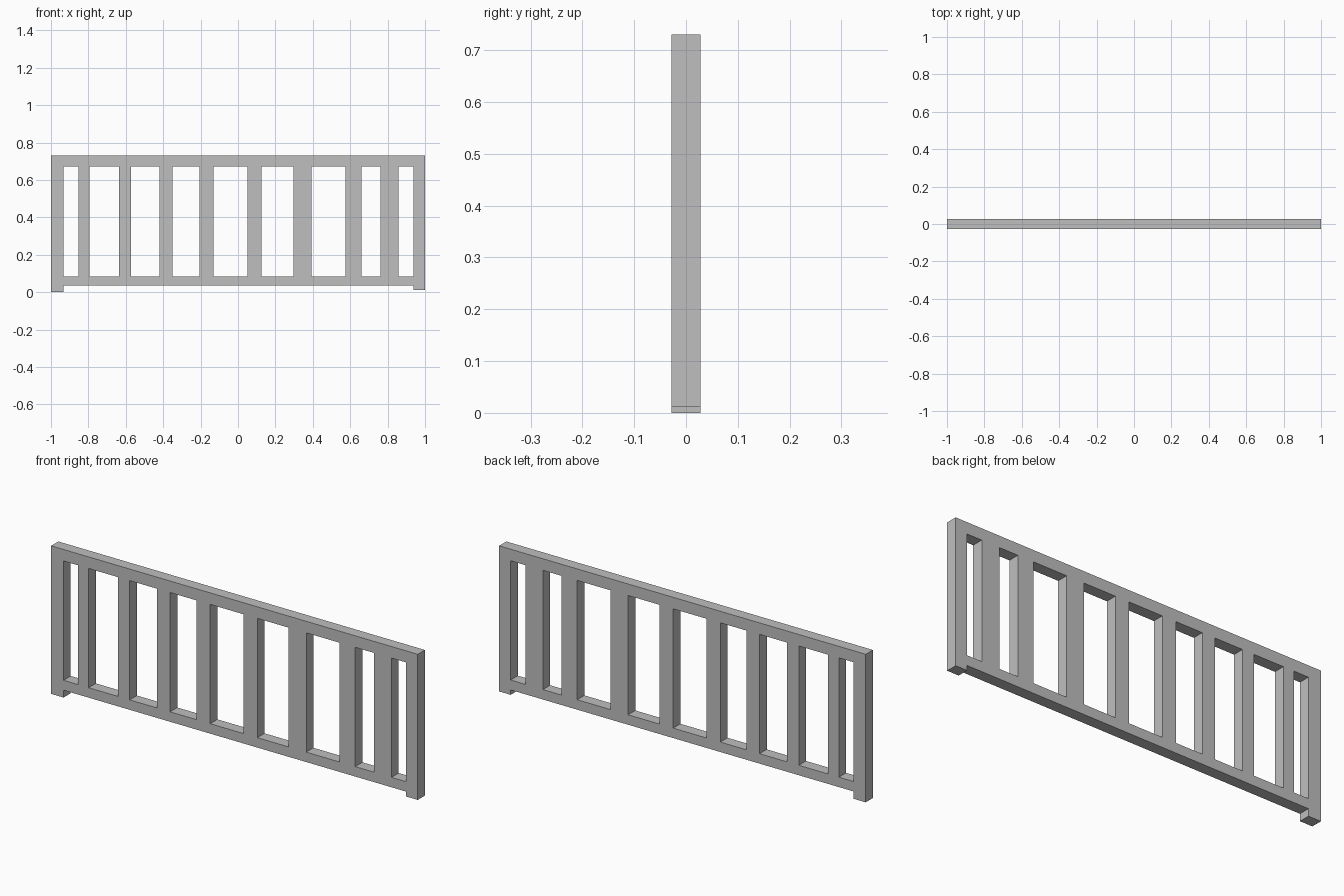
import bpy
import bmesh

if "Cube" in bpy.data.objects:
    bpy.data.objects.remove(bpy.data.objects["Cube"])

HALF_DEPTH = 0.028
# Left and right edge of every opening between the bars
OPENINGS = [(-0.932, -0.854), (-0.795, -0.635), (-0.571, -0.421),
            (-0.351, -0.207), (-0.132, 0.05), (0.125, 0.296),
            (0.392, 0.574), (0.659, 0.761), (0.857, 0.937)]
LEFT_FOOT, RIGHT_FOOT = 0.0, 0.012
RAIL_BOTTOM, OPEN_BOTTOM, OPEN_TOP, TOP = 0.036, 0.085, 0.673, 0.73

xs = [-1.0] + [x for pair in OPENINGS for x in pair] + [1.0]
zs = [RAIL_BOTTOM, OPEN_BOTTOM, OPEN_TOP, TOP]

bm = bmesh.new()


def rect(x0, x1, z0, z1):
    corners = [(x0, z0), (x1, z0), (x1, z1), (x0, z1)]
    bm.faces.new([bm.verts.new((x, -HALF_DEPTH, z)) for x, z in corners])


for i, (x0, x1) in enumerate(zip(xs, xs[1:])):
    # Bottom rail, bars (every other column) and top rail
    for j, (z0, z1) in enumerate(zip(zs, zs[1:])):
        if j != 1 or i % 2 == 0:
            rect(x0, x1, z0, z1)

# Feet below the end posts
rect(xs[0], xs[1], LEFT_FOOT, RAIL_BOTTOM)
rect(xs[-2], xs[-1], RIGHT_FOOT, RAIL_BOTTOM)

# Weld the front outline and extrude it to the full thickness
bmesh.ops.remove_doubles(bm, verts=bm.verts[:], dist=0.0001)
result = bmesh.ops.extrude_face_region(bm, geom=bm.faces[:], use_keep_orig=True)
moved = [g for g in result["geom"] if isinstance(g, bmesh.types.BMVert)]
bmesh.ops.translate(bm, verts=moved, vec=(0, 2 * HALF_DEPTH, 0))
bmesh.ops.recalc_face_normals(bm, faces=bm.faces[:])

mesh = bpy.data.meshes.new("railing_panel")
bm.to_mesh(mesh)
bm.free()

grey = bpy.data.materials.new("plain grey")
grey.diffuse_color = (0.52, 0.52, 0.52, 1)
grey.use_nodes = True
grey.node_tree.nodes["Principled BSDF"].inputs["Base Color"].default_value = grey.diffuse_color
mesh.materials.append(grey)
bpy.context.collection.objects.link(bpy.data.objects.new("railing_panel", mesh))
